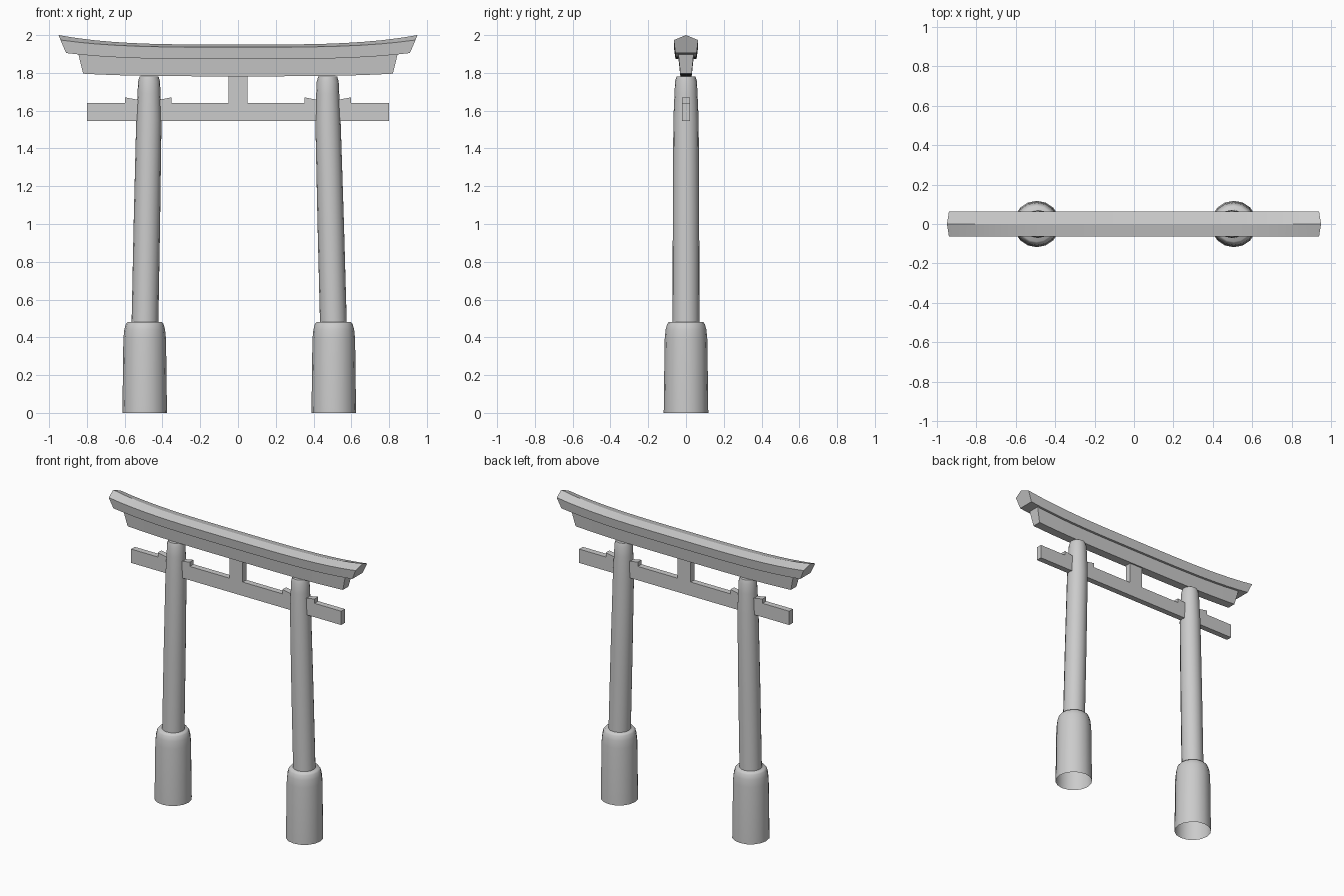
import bpy
import bmesh
import math

cube = bpy.data.objects.get("Cube")
if cube:
    bpy.data.objects.remove(cube, do_unlink=True)

stone = bpy.data.materials.new("plain_grey")
stone.use_nodes = True
GREY = (0.6, 0.6, 0.6, 1)
stone.diffuse_color = GREY
stone.node_tree.nodes["Principled BSDF"].inputs["Base Color"].default_value = GREY


def finish(name, bm, angle):
    """Turn a bmesh into a named object with smooth shading up to an angle."""
    bmesh.ops.recalc_face_normals(bm, faces=bm.faces)
    mesh = bpy.data.meshes.new(name)
    bm.to_mesh(mesh)
    bm.free()
    mesh.materials.append(stone)
    mesh.shade_smooth()
    mesh.set_sharp_from_angle(angle=math.radians(angle))
    obj = bpy.data.objects.new(name, mesh)
    bpy.context.collection.objects.link(obj)
    return obj


def loft(name, rings, angle, cap_start=True, cap_end=True):
    """Skin a list of closed rings that have equal point counts."""
    bm = bmesh.new()
    loops = [[bm.verts.new(p) for p in ring] for ring in rings]
    n = len(loops[0])
    for a, b in zip(loops, loops[1:]):
        for i in range(n):
            j = (i + 1) % n
            bm.faces.new((a[i], a[j], b[j], b[i]))
    if cap_start:
        bm.faces.new(loops[0])
    if cap_end:
        bm.faces.new(loops[-1])
    return finish(name, bm, angle)


def curved_beam(name, profile, steps=20):
    """Beam along x with upswept ends; profile points: y, z, half length, rise."""
    rings = []
    for s in range(steps + 1):
        t = 2 * s / steps - 1
        rings.append([(t * half, y, z + rise * abs(t) ** 3.5)
                      for y, z, half, rise in profile])
    return loft(name, rings, 20)


def plate(name, outline, half_depth):
    """Flat x-z outline given thickness along y."""
    rings = [[(x, y, z) for x, z in outline] for y in (-half_depth, half_depth)]
    return loft(name, rings, 10)


def column(name, profile, angle, cap_bottom, sides=16):
    """Round column; profile points: centre x, radius, z."""
    rings = []
    for cx, r, z in profile:
        rings.append([(cx + r * math.cos(k * math.tau / sides),
                       r * math.sin(k * math.tau / sides), z)
                      for k in range(sides)])
    return loft(name, rings, angle, cap_start=cap_bottom)


# Ridged top beam and the lintel beneath it
curved_beam("roof_beam", [
    (0, 1.95, 0.95, 0.05), (0.064, 1.936, 0.94, 0.038),
    (0.056, 1.873, 0.91, 0.032), (-0.056, 1.873, 0.91, 0.032),
    (-0.064, 1.936, 0.94, 0.038)])
curved_beam("upper_lintel", [
    (0.04, 1.875, 0.845, 0.024), (0.03, 1.782, 0.82, 0.014),
    (-0.03, 1.782, 0.82, 0.014), (-0.04, 1.875, 0.845, 0.024)])

# Straight tie beam and its centre strut
plate("tie_beam", [(-0.8, 1.545), (0.8, 1.545), (0.8, 1.64), (-0.8, 1.64)], 0.02)
plate("centre_strut", [(-0.05, 1.64), (0.05, 1.64), (0.05, 1.79), (-0.05, 1.79)], 0.02)

# Pillars lean inward; each has a base sleeve and a pair of wedges
for side, sign, foot, head in (("left", 1, 0.507, 0.475), ("right", -1, 0.494, 0.471)):
    shaft = []
    for r, z in ((0.071, 0.4), (0.07, 1.0), (0.067, 1.55), (0.061, 1.69),
                 (0.058, 1.755), (0.05, 1.782)):
        f = min((z - 0.4) / 1.2, 1)
        shaft.append((sign * (foot + (head - foot) * f), r, z))
    column(side + "_pillar", shaft, 40, True)

    sleeve = [(sign * foot, r, z) for r, z in (
        (0.118, 0), (0.113, 0.39), (0.108, 0.44), (0.1, 0.47), (0.09, 0.482))]
    column(side + "_base_sleeve", sleeve, 60, False)

    for place, outer, inner in (("outer", 0.597, 0.5), ("inner", 0.353, 0.45)):
        plate(side + "_" + place + "_wedge",
              [(sign * outer, 1.64), (sign * inner, 1.64),
               (sign * inner, 1.652), (sign * outer, 1.67)], 0.02)
